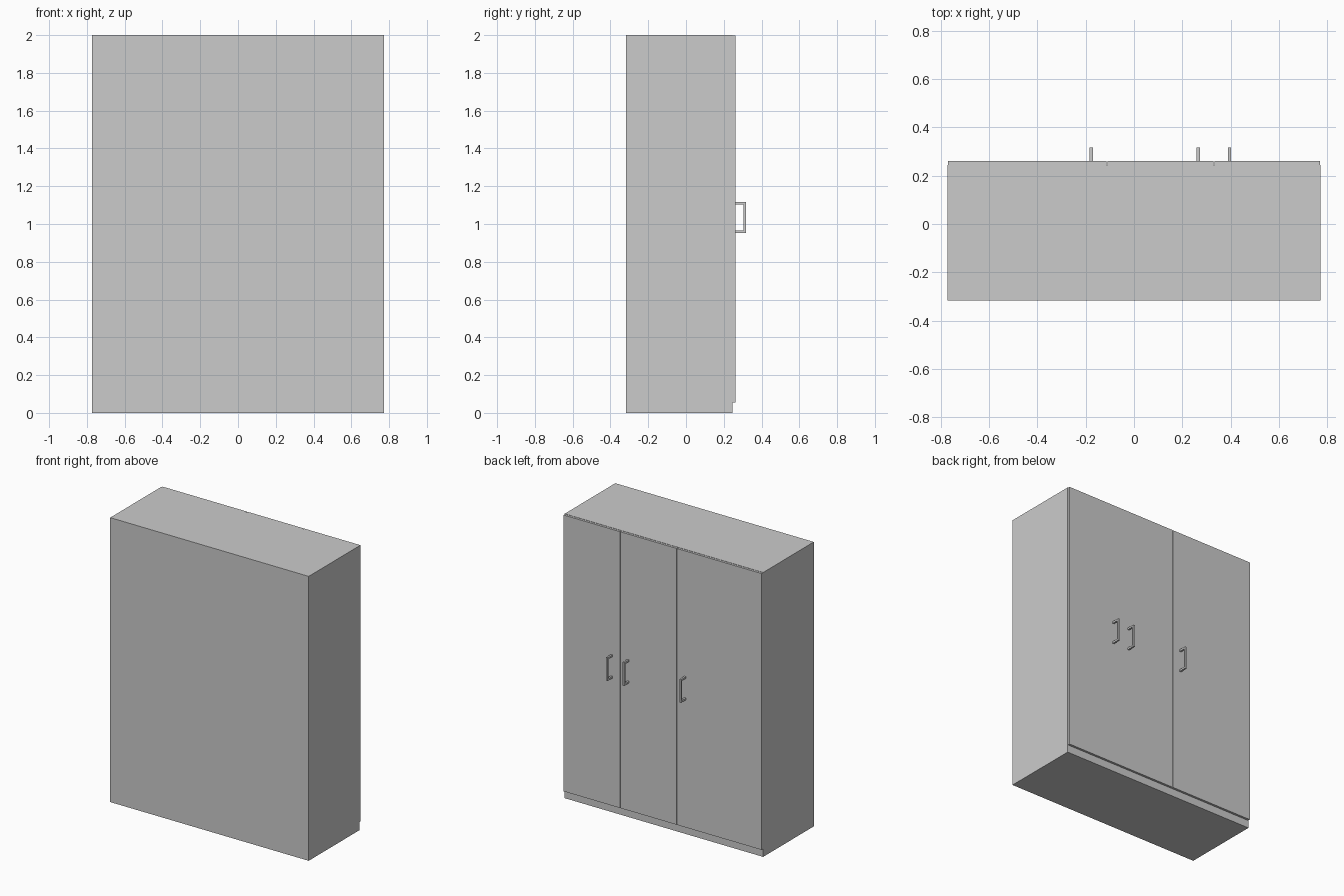
import bpy

if "Cube" in bpy.data.objects:
    bpy.data.objects.remove(bpy.data.objects["Cube"])

W, H = 0.772, 2.0               # half width, height
BACK, CARC, FRONT, GRIP = -0.317, 0.245, 0.261, 0.317   # depth stations along y
T, BASE, GAP = 0.018, 0.055, 0.004
SEAMS = [-0.111, 0.33]          # gaps between doors


def box(name, lo, hi):
    bpy.ops.mesh.primitive_cube_add(size=1, location=[(a + b) / 2 for a, b in zip(lo, hi)])
    ob = bpy.context.object
    ob.name = name
    ob.scale = [b - a for a, b in zip(lo, hi)]
    bpy.ops.object.transform_apply(location=False, rotation=False, scale=True)
    return ob


def handle(name, x, z0=0.953, z1=1.117, t=0.013):
    # Square bar bent into a U, its ends touching the door
    h = t / 2
    outer = [(FRONT, z0), (GRIP, z0), (GRIP, z1), (FRONT, z1)]
    inner = [(FRONT, z0 + t), (GRIP - t, z0 + t), (GRIP - t, z1 - t), (FRONT, z1 - t)]
    verts = [(x + s * h, y, z) for s in (-1, 1) for y, z in outer + inner]
    faces = []
    for i in range(3):
        o, p, n, m = i, i + 1, i + 4, i + 5
        faces += [(o, n, m, p), (o + 8, p + 8, m + 8, n + 8),
                  (o, p, p + 8, o + 8), (n, n + 8, m + 8, m)]
    faces += [(0, 8, 12, 4), (3, 7, 15, 11)]
    me = bpy.data.meshes.new(name)
    me.from_pydata(verts, [], faces)
    ob = bpy.data.objects.new(name, me)
    bpy.context.collection.objects.link(ob)


# Carcass
box("base_plinth", (-W, BACK, 0), (W, CARC, BASE + T))
box("top_panel", (-W, BACK, H - T), (W, CARC, H))
box("back_panel", (-W + T, BACK, BASE + T), (W - T, BACK + T, H - T))
for side, s in (("left", -1), ("right", 1)):
    xs = sorted((s * W, s * (W - T)))
    box(side + "_side_panel", (xs[0], BACK, BASE + T), (xs[1], CARC, H - T))

# Dividers behind the door seams
for i, x in enumerate(SEAMS):
    box(f"divider_{i + 1}", (x - T / 2, BACK + T, BASE + T), (x + T / 2, CARC, H - T))

# Doors
edges = [-W] + SEAMS + [W]
for i in range(3):
    x0 = edges[i] + (GAP / 2)
    x1 = edges[i + 1] - (GAP / 2)
    box(f"door_{i + 1}", (x0, CARC, BASE), (x1, FRONT, H - 0.002))

# Handles
for i, x in enumerate((-0.177, 0.266, 0.395)):
    handle(f"door_handle_{i + 1}", x)
